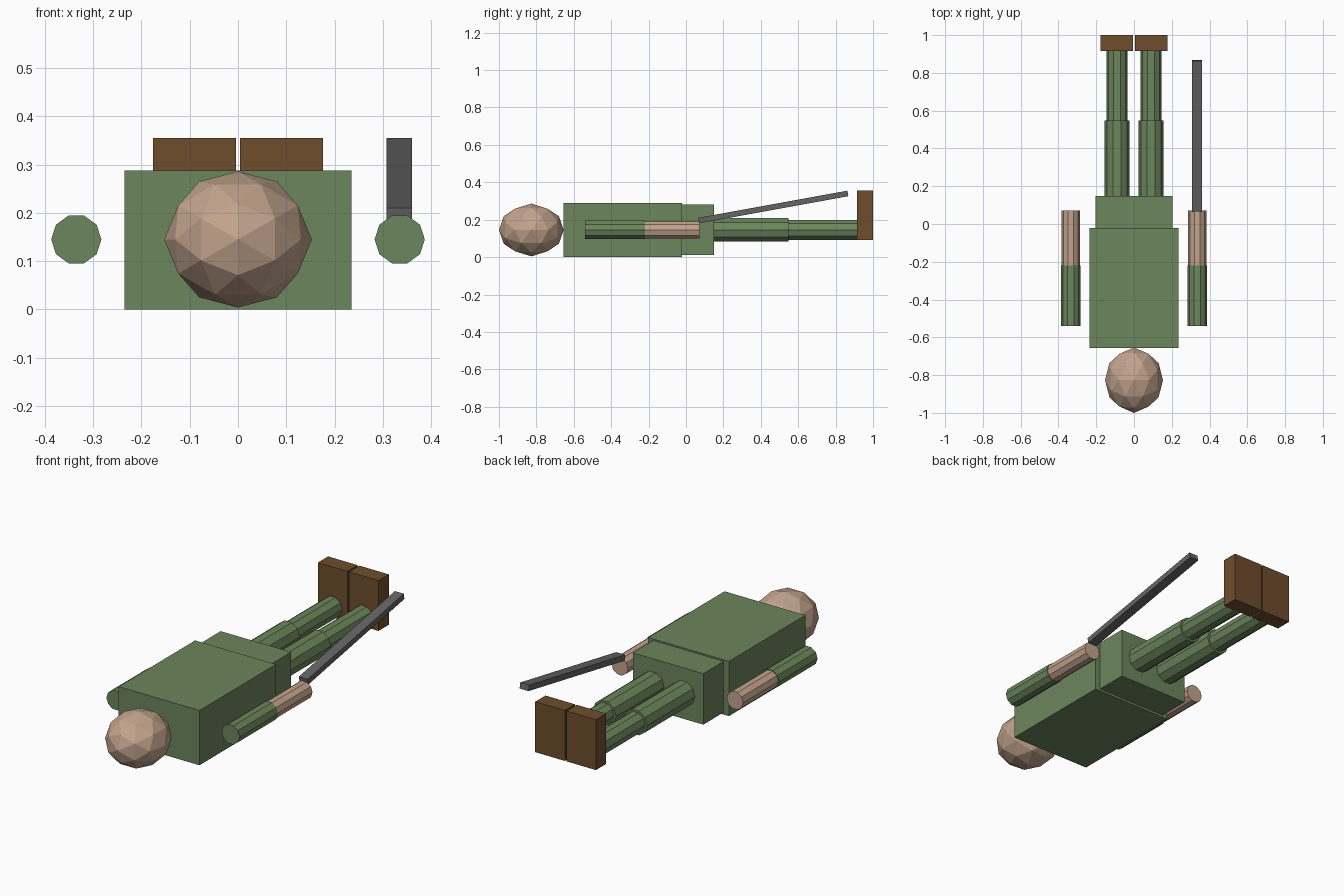
import bpy, bmesh, math
from mathutils import Vector, Matrix

if "Cube" in bpy.data.objects:
    bpy.data.objects.remove(bpy.data.objects["Cube"])


def material(name, hex_code):
    def lin(c):
        return c / 12.92 if c <= 0.04045 else ((c + 0.055) / 1.055) ** 2.4
    m = bpy.data.materials.new(name)
    rgb = [lin(int(hex_code[i:i + 2], 16) / 255) for i in (0, 2, 4)]
    m.diffuse_color = (*rgb, 1)
    m.use_nodes = True
    m.node_tree.nodes["Principled BSDF"].inputs["Base Color"].default_value = m.diffuse_color
    return m


GREEN = material("uniform_green", "6c865c")
SKIN = material("skin", "c2a48d")
BROWN = material("boot_brown", "6e4d2d")
GREY = material("gun_grey", "646464")


def finish(name, bm, mat):
    bmesh.ops.recalc_face_normals(bm, faces=bm.faces)
    me = bpy.data.meshes.new(name)
    bm.to_mesh(me)
    bm.free()
    me.materials.append(mat)
    ob = bpy.data.objects.new(name, me)
    bpy.context.collection.objects.link(ob)
    return ob


def box(name, center, size, mat, tilt=0.0):
    bm = bmesh.new()
    bmesh.ops.create_cube(bm, size=1)
    bmesh.ops.transform(bm, verts=bm.verts, matrix=Matrix.Translation(center)
                        @ Matrix.Rotation(tilt, 4, 'X') @ Matrix.Diagonal((*size, 1)))
    return finish(name, bm, mat)


def limb(name, x, z, y0, y1, r, mat):
    """Ten-sided cylinder running along y, with a corner pointing sideways."""
    bm = bmesh.new()
    bmesh.ops.create_cone(bm, cap_ends=True, segments=10, radius1=r, radius2=r, depth=y1 - y0)
    corner = max(bm.verts, key=lambda v: v.co.x).co
    spin = Matrix.Rotation(-math.atan2(corner.y, corner.x), 4, 'Z')
    bmesh.ops.transform(bm, verts=bm.verts,
                        matrix=Matrix.Translation((x, (y0 + y1) / 2, z))
                        @ Matrix.Rotation(math.pi / 2, 4, 'X') @ spin)
    return finish(name, bm, mat)


def faceted_ball(name, center, radii, mat):
    """Once-subdivided icosahedron with its two-fold axes on x, y and z."""
    phi = (1 + 5 ** 0.5) / 2
    corners = []
    for a in (-1, 1):
        for b in (-phi, phi):
            corners += [Vector((a, 0, b)), Vector((0, b, a)), Vector((b, a, 0))]
    points = [c.normalized() for c in corners]
    points += [(p + q).normalized() for i, p in enumerate(corners)
               for q in corners[:i] if (p - q).length < 2.1]
    bm = bmesh.new()
    for p in points:
        bm.verts.new(p)
    bmesh.ops.convex_hull(bm, input=bm.verts[:])
    bmesh.ops.transform(bm, verts=bm.verts, matrix=Matrix.Translation(center)
                        @ Matrix.Diagonal((*radii, 1)))
    return finish(name, bm, mat)


# Head and body
faceted_ball("head", (0, -0.827, 0.145), (0.153, 0.173, 0.141), SKIN)
box("torso", (0, -0.338, 0.144), (0.47, 0.635, 0.288), GREEN)
box("pelvis", (0, 0.064, 0.146), (0.41, 0.17, 0.268), GREEN)

# Arms, legs and boots on both sides
for side, s in (("left", -1), ("right", 1)):
    limb(side + "_upper_arm", s * 0.335, 0.145, -0.54, -0.22, 0.052, GREEN)
    limb(side + "_forearm", s * 0.335, 0.145, -0.22, 0.072, 0.048, SKIN)
    limb(side + "_thigh", s * 0.09, 0.146, 0.13, 0.547, 0.067, GREEN)
    limb(side + "_shin", s * 0.09, 0.146, 0.547, 0.917, 0.056, GREEN)
    box(side + "_boot", (s * 0.0905, 0.9575, 0.223), (0.172, 0.085, 0.265), BROWN)

# Rifle, tilted up away from the right hand
box("rifle", (0.334, 0.467, 0.268), (0.052, 0.81, 0.03), GREY, math.radians(10.3))
